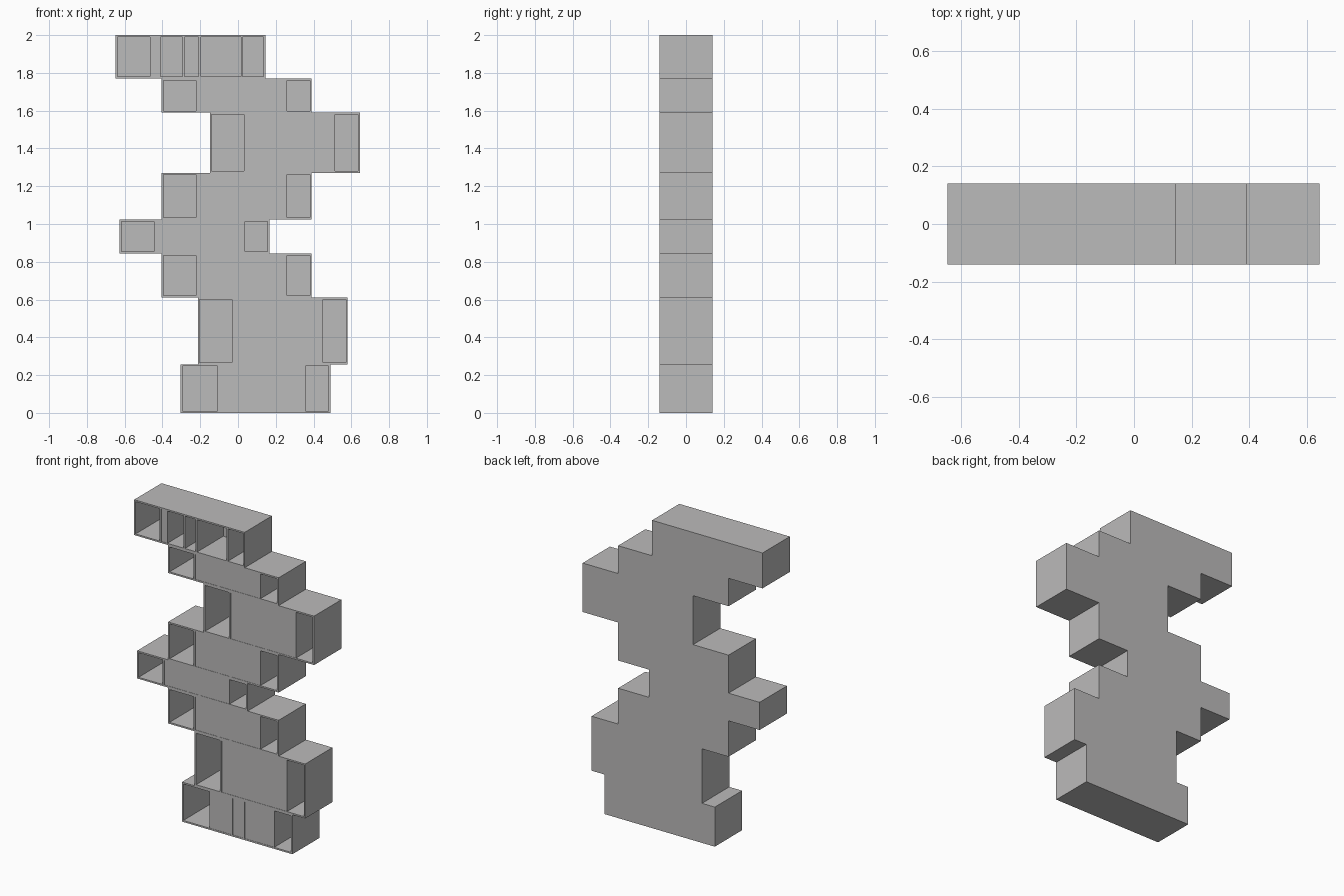
import bpy
import bmesh
from mathutils import Vector

old = bpy.data.objects.get("Cube")
if old:
    bpy.data.objects.remove(old, do_unlink=True)

WIDTH, DEPTH, WALL = 0.794, 0.28, 0.01
FRONT, BACK = -DEPTH / 2, DEPTH / 2

grey = bpy.data.materials.new("matte grey")
grey.use_nodes = True
colour = (0.5, 0.495, 0.495, 1)
grey.diffuse_color = colour
grey.node_tree.nodes["Principled BSDF"].inputs["Base Color"].default_value = colour


def add_box(bm, low, high):
    low, high = Vector(low), Vector(high)
    for v in bmesh.ops.create_cube(bm, size=1)["verts"]:
        v.co = Vector(c + 0.5 for c in v.co) * (high - low) + low


def make_object(name, boxes):
    bm = bmesh.new()
    for low, high in boxes:
        add_box(bm, low, high)
    mesh = bpy.data.meshes.new(name)
    bm.to_mesh(mesh)
    bm.free()
    mesh.materials.append(grey)
    obj = bpy.data.objects.new(name, mesh)
    bpy.context.collection.objects.link(obj)


def make_tier(name, left, bottom, top, dividers, doors):
    """Open-fronted cabinet; dividers and doors are spans measured from its left end."""
    right = left + WIDTH
    inner_l, inner_r = left + WALL, right - WALL
    inner_b, inner_t = bottom + WALL, top - WALL

    make_object(name + "_carcass", [
        ((left, FRONT, bottom), (inner_l, BACK, top)),
        ((inner_r, FRONT, bottom), (right, BACK, top)),
        ((inner_l, FRONT, bottom), (inner_r, BACK, inner_b)),
        ((inner_l, FRONT, inner_t), (inner_r, BACK, top)),
        ((inner_l, BACK - WALL, inner_b), (inner_r, BACK, inner_t)),
    ])
    make_object(name + "_dividers", [
        ((left + a, FRONT, inner_b), (left + b, BACK - WALL, inner_t))
        for a, b in dividers])

    # Each door has a side panel behind both of its edges
    fronts = []
    for a, b in doors:
        y = FRONT + 0.002
        fronts.append(((left + a, y, inner_b), (left + b, y + WALL, inner_t)))
        for edge in (a, b - WALL):
            fronts.append(((left + edge, y + WALL, inner_b),
                           (left + edge + WALL, BACK - WALL, inner_t)))
    make_object(name + "_doors", fronts)


# Shared cabinet layout
first, second, third = (0.181, 0.194), (0.354, 0.364), (0.44, 0.451)
end = 0.663
standard = ([first, second, third],
            [(first[1], second[0]), (second[1], third[0]), (third[1], end)])
base = ([second, third],
        [(0.197, second[0]), (second[1], third[0]), (third[1], end)])
two_door = ([first, second], [(first[1], second[0]), (second[1], end)])
open_top = ([first, second, third, (end, 0.673)], [(first[1], 0.238)])

# Tiers stacked from the floor: left end, upper edge, layout
tiers = [
    (-0.305, 0.257, base),
    (-0.213, 0.611, standard),
    (-0.404, 0.844, standard),
    (-0.627, 1.024, standard),
    (-0.404, 1.271, standard),
    (-0.149, 1.589, standard),
    (-0.404, 1.770, two_door),
    (-0.648, 2.0, open_top),
]
floor = 0
for i, (left, top, (dividers, doors)) in enumerate(tiers, 1):
    make_tier(f"tier_{i}", left, floor, top, dividers, doors)
    floor = top
